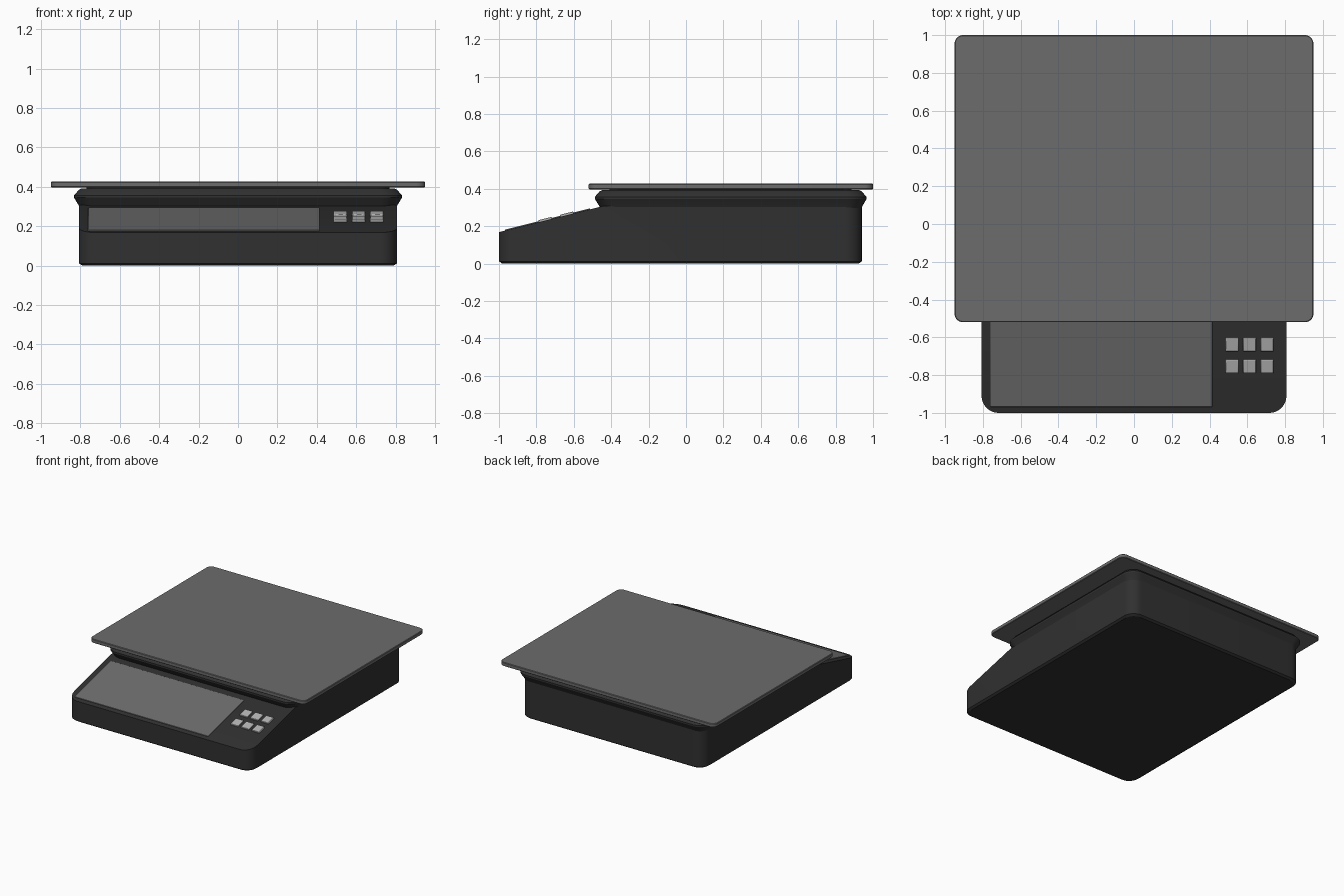
import bpy, bmesh, math
from mathutils import Vector

if "Cube" in bpy.data.objects:
    bpy.data.objects.remove(bpy.data.objects["Cube"])

SLOPE = 0.25                       # rise of the control panel per unit of y
TILT = math.atan(SLOPE)


def panel_z(y):
    return 0.168 + SLOPE * (y + 1)


def material(name, v):
    m = bpy.data.materials.new(name)
    m.diffuse_color = (v, v, v, 1)
    m.use_nodes = True
    m.node_tree.nodes["Principled BSDF"].inputs["Base Color"].default_value = m.diffuse_color
    return m


DARK = material("dark_plastic", 0.03)
GREY = material("grey_surface", 0.15)
LIGHT = material("light_keys", 0.45)


def rounded_rect(hx, y0, y1, r, seg=8):
    pts = []
    for i, (cx, cy) in enumerate([(hx - r, y1 - r), (r - hx, y1 - r),
                                  (r - hx, y0 + r), (hx - r, y0 + r)]):
        for k in range(seg + 1):
            a = math.pi / 2 * (i + k / seg)
            pts.append((cx + r * math.cos(a), cy + r * math.sin(a)))
    return pts


def loft(rings):
    """Stack of rounded rectangles (z, half x, y0, y1, radius), capped."""
    bm = bmesh.new()
    loops = [[bm.verts.new((x, y, z)) for x, y in rounded_rect(hx, y0, y1, r)]
             for z, hx, y0, y1, r in rings]
    n = len(loops[0])
    for a, b in zip(loops, loops[1:]):
        for i in range(n):
            j = (i + 1) % n
            bm.faces.new((a[i], a[j], b[j], b[i]))
    bm.faces.new(loops[0][::-1])
    bm.faces.new(loops[-1])
    return bm


def finish(bm, name, mat, bevel=0.0, angle=30):
    bmesh.ops.recalc_face_normals(bm, faces=bm.faces)
    me = bpy.data.meshes.new(name)
    bm.to_mesh(me)
    bm.free()
    me.materials.append(mat)
    ob = bpy.data.objects.new(name, me)
    bpy.context.collection.objects.link(ob)
    bpy.context.view_layer.objects.active = ob
    bpy.ops.object.select_all(action='DESELECT')
    ob.select_set(True)
    bpy.ops.object.shade_smooth_by_angle(angle=math.radians(angle))
    if bevel:
        b = ob.modifiers.new("bevel", 'BEVEL')
        b.width, b.segments, b.limit_method = bevel, 2, 'ANGLE'
    return ob


def slab(name, x, y, sx, sy, below, above, mat, bevel):
    """Thin box lying on the sloped panel."""
    bm = bmesh.new()
    bmesh.ops.create_cube(bm, size=1)
    for v in bm.verts:
        v.co = Vector((v.co.x * sx, v.co.y * sy, above if v.co.z > 0 else -below))
    ob = finish(bm, name, mat, bevel)
    ob.location = (x, y, panel_z(y))
    ob.rotation_euler.x = TILT
    return ob


# body: rounded block with the front cut to a slope
body = loft([(0, 0.79, -0.983, 0.923, 0.075), (0.012, 0.807, -1, 0.94, 0.09),
             (0.308, 0.807, -1, 0.94, 0.09)])
cut = bmesh.ops.bisect_plane(body, geom=body.verts[:] + body.edges[:] + body.faces[:],
                             plane_co=(0, -1, panel_z(-1)),
                             plane_no=(0, -SLOPE, 1), clear_outer=True)
bmesh.ops.holes_fill(body, edges=[e for e in body.edges if e.is_boundary], sides=0)
finish(body, "body", DARK)

# flared collar and neck under the weighing plate
finish(loft([(0.285, 0.80, -0.45, 0.933, 0.08), (0.305, 0.808, -0.462, 0.942, 0.085),
             (0.345, 0.832, -0.487, 0.965, 0.10), (0.357, 0.832, -0.487, 0.965, 0.10),
             (0.385, 0.808, -0.463, 0.94, 0.085), (0.392, 0.795, -0.45, 0.928, 0.08),
             (0.392, 0.77, -0.41, 0.885, 0.07), (0.41, 0.77, -0.41, 0.885, 0.07)]),
       "collar", DARK, angle=25)

# weighing plate
finish(loft([(0.397, 0.946, -0.516, 0.996, 0.041), (0.401, 0.95, -0.52, 1.0, 0.045),
             (0.423, 0.95, -0.52, 1.0, 0.045), (0.427, 0.946, -0.516, 0.996, 0.041)]),
       "weighing_plate", GREY)

# display window
slab("display", -0.173, -0.74, 1.175, 0.455 / math.cos(TILT), 0.02, 0.005, GREY, 0.003)

# six keys
for row, y in enumerate((-0.637, -0.752)):
    for col in range(3):
        slab(f"key_{row}_{col}", 0.519 + 0.093 * col, y, 0.068, 0.074,
             0.01, 0.011, LIGHT, 0.004)
